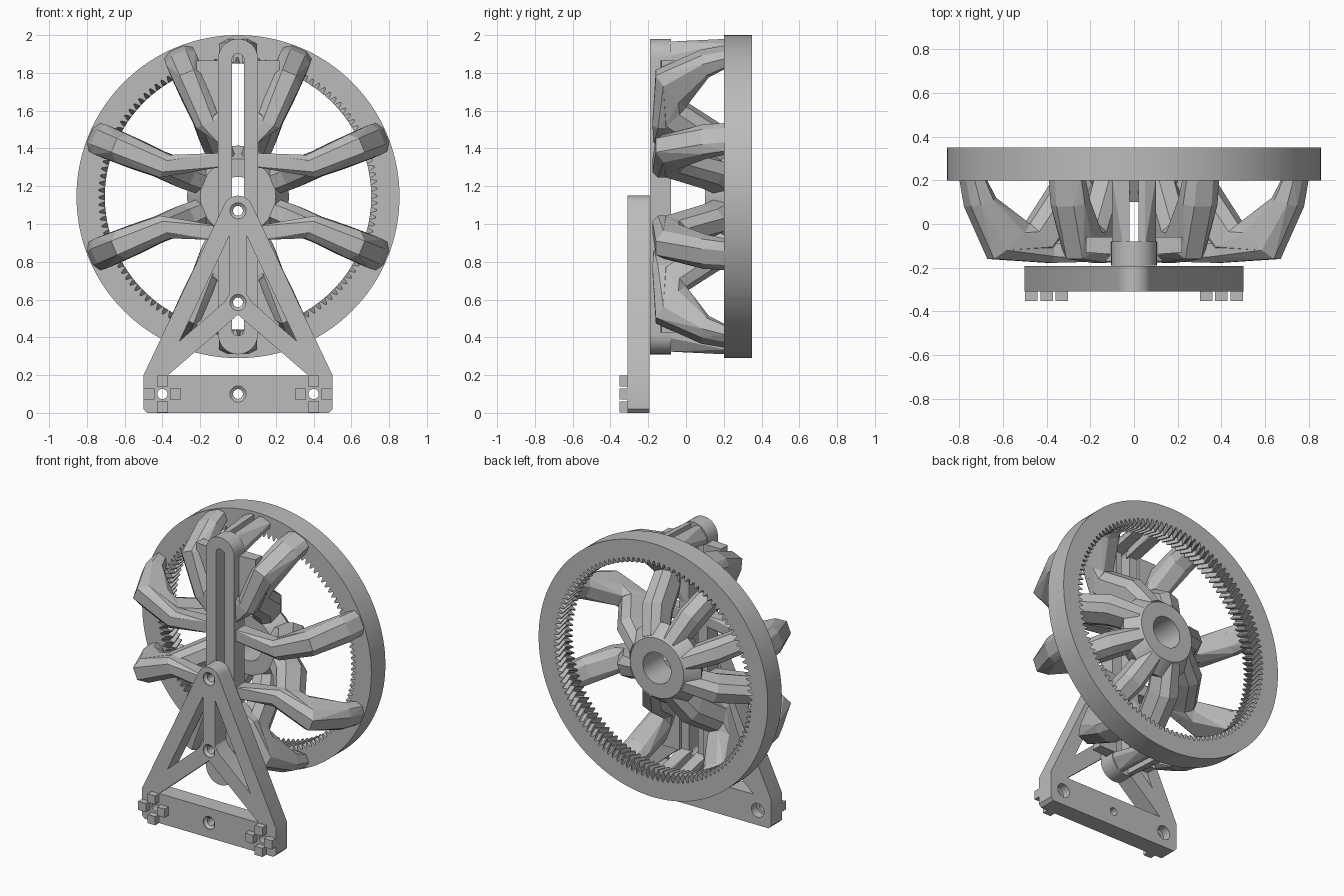
import bpy, bmesh, math
from mathutils import Vector

if "Cube" in bpy.data.objects:
    bpy.data.objects.remove(bpy.data.objects["Cube"])

CZ = 1.145  # height of the wheel axis
grey = bpy.data.materials.new("plain grey")
grey.diffuse_color = (0.5, 0.5, 0.5, 1)
grey.use_nodes = True
grey.node_tree.nodes["Principled BSDF"].inputs["Base Color"].default_value = grey.diffuse_color


def finish(name, bm, smooth=None):
    bmesh.ops.recalc_face_normals(bm, faces=bm.faces[:])
    me = bpy.data.meshes.new(name)
    bm.to_mesh(me)
    bm.free()
    me.materials.append(grey)
    ob = bpy.data.objects.new(name, me)
    bpy.context.collection.objects.link(ob)
    if smooth:
        bpy.ops.object.select_all(action='DESELECT')
        ob.select_set(True)
        bpy.context.view_layer.objects.active = ob
        bpy.ops.object.shade_smooth_by_angle(angle=math.radians(smooth))
    return ob


def skin(bm, loops):
    """Join closed loops of equal length into a closed tube (torus-like)."""
    rows = [[bm.verts.new(p) for p in lp] for lp in loops]
    n = len(rows[0])
    for a, b in zip(rows, rows[1:] + rows[:1]):
        for i in range(n):
            j = (i + 1) % n
            bm.faces.new((a[i], a[j], b[j], b[i]))


def polar(r, ang, y):
    return Vector((r * math.cos(ang), y, CZ + r * math.sin(ang)))


def hull(bm, *groups):
    vs = [bm.verts.new(p) for g in groups for p in g]
    res = bmesh.ops.convex_hull(bm, input=vs)
    junk = {v for v in res["geom_interior"] + res["geom_unused"]
            if isinstance(v, bmesh.types.BMVert)}
    bmesh.ops.delete(bm, geom=[v for v in junk if v.is_valid], context='VERTS')


def section(ang, outer, inner, w):
    """Octagonal cross-section between two (radius, y) points on a spoke."""
    pts = []
    for u, v in ((1, .5), (.5, 1), (-.5, 1), (-1, .5),
                 (-1, -.5), (-.5, -1), (.5, -1), (1, -.5)):
        r = (outer[0] + inner[0]) / 2 + u * (outer[0] - inner[0]) / 2
        y = (outer[1] + inner[1]) / 2 + u * (outer[1] - inner[1]) / 2
        t = v * w
        pts.append(Vector((r * math.cos(ang) - t * math.sin(ang), y,
                           CZ + r * math.sin(ang) + t * math.cos(ang))))
    return pts


def box(xs, ys, zs, sx=1, sz=1):
    return [Vector((sx * x, y, CZ + sz * z)) for x in xs for y in ys for z in zs]


def plate(name, shapes, y0, y1):
    """Flat plate from nested (x, z) outlines; inner ones become holes."""
    cu = bpy.data.curves.new(name, 'CURVE')
    cu.dimensions = '2D'
    cu.fill_mode = 'BOTH'
    cu.extrude = (y1 - y0) / 2
    for s in shapes:
        sp = cu.splines.new('POLY')
        sp.points.add(len(s) - 1)
        for p, (x, z) in zip(sp.points, s):
            p.co = (x, z, 0, 1)
        sp.use_cyclic_u = True
    tmp = bpy.data.objects.new(name + "_outline", cu)
    bpy.context.collection.objects.link(tmp)
    bpy.context.view_layer.update()
    me = bpy.data.meshes.new_from_object(
        tmp.evaluated_get(bpy.context.evaluated_depsgraph_get()))
    bm = bmesh.new()
    bm.from_mesh(me)
    bpy.data.objects.remove(tmp)
    bpy.data.meshes.remove(me)
    for v in bm.verts:
        x, z, d = v.co
        v.co = (x, (y0 + y1) / 2 - d, z)
    bmesh.ops.remove_doubles(bm, verts=bm.verts[:], dist=1e-5)
    for f in bm.faces:
        f.material_index = 0
    return finish(name, bm, 30)


def arc(cx, cz, r, a0, a1, n=16):
    return [(cx + r * math.cos(math.radians(a0 + (a1 - a0) * i / n)),
             cz + r * math.sin(math.radians(a0 + (a1 - a0) * i / n)))
            for i in range(n + 1)]


def circle(cx, cz, r):
    return arc(cx, cz, r, 0, 345, 23)


def slot(r, z0, z1):
    return arc(0, z1, r, 0, 180) + arc(0, z0, r, 180, 360)


# toothed ring with herringbone inner teeth
TEETH = 120
PITCH = math.tau / TEETH


def tooth_loop(y, twist):
    return [polar(r, (i + f) * PITCH + twist, y) for i in range(TEETH)
            for f, r in ((0, .737), (.2, .737), (.5, .705), (.7, .705))]


def ring_loop(y):
    return [polar(.855, (i + f) * PITCH, y) for i in range(TEETH)
            for f in (0, .2, .5, .7)]


bm = bmesh.new()
skin(bm, [tooth_loop(.20, 0), tooth_loop(.275, .04), tooth_loop(.35, 0),
          ring_loop(.35), ring_loop(.20)])
finish("gear_ring", bm, 20)

# hub with central hole
bm = bmesh.new()
skin(bm, [[polar(r, math.tau * i / 48, y) for i in range(48)] for r, y in
          ((.105, .10), (.105, .31), (.2, .31), (.27, .22), (.2, .10))])
finish("hub", bm, 30)

# eight bent spokes: ring leg, elbow, hub strut and tie to the slotted bar
bm = bmesh.new()
for k in range(8):
    a = math.radians(22.5 + 45 * k)
    sx = math.copysign(1, math.cos(a))
    sz = math.copysign(1, math.sin(a))
    foot = section(a, (.85, .21), (.75, .21), .08)
    knee = section(a, (.825, .08), (.70, .12), .085)
    elbow = section(a, (.71, -.16), (.53, .0), .08)
    front = section(a, (.42, -.178), (.42, -.06), .065)
    strut = section(a, (.53, .0), (.40, -.14), .07)
    mid = section(a, (.39, .2), (.26, .05), .075)
    root = section(a, (.21, .305), (.13, .15), .065)
    hull(bm, foot, knee)
    hull(bm, knee, elbow)
    hull(bm, elbow, front)
    hull(bm, elbow, strut)
    hull(bm, strut, mid)
    hull(bm, mid, root)
    if abs(math.cos(a)) > .7:
        hull(bm, front, box((.07, .11), (-.17, -.08), (.16, .23), sx, sz))
    else:
        hull(bm, front, box((.06, .10), (-.17, -.08), (.28, .45), sx, sz))
        hull(bm, box((.09,), (-.14, -.06), (.40, .72), sx, sz),
             box((.22,), (-.13, -.06), (.52, .72), sx, sz))
finish("spokes", bm)

# slotted upright bar across the wheel front
plate("slotted_bar", [slot(.105, .415, 1.875), slot(.032, .44, 1.87)], -.19, -.08)

# paired legs tying the bar ends to the ring
bm = bmesh.new()
for sx in (-1, 1):
    for sz in (-1, 1):
        hull(bm, box((.03, .10), (-.10,), (.71, .745), sx, sz),
             box((.02, .05), (-.10,), (.71, .82), sx, sz),
             box((.03, .10), (.21,), (.78, .81), sx, sz),
             box((.02, .05), (.21,), (.79, .835), sx, sz))
finish("bar_end_legs", bm)

# triangular stand in two layers, so the bolt holes are stepped
outline = ([(-.48, 0), (.48, 0), (.5, .02), (.5, .2)]
           + arc(0, 1.07, .08, 25, 155) + [(-.5, .2), (-.5, .02)])
windows = [[(-.37, .2), (.37, .2), (.0, .52)]]
for s in (-1, 1):
    windows.append([(s * .045, .94), (s * .31, .38), (s * .075, .585), (s * .045, .63)])
for name, y0, y1, rc, rs in (("stand_front", -.31, -.25, .043, .027),
                             ("stand_back", -.25, -.193, .026, .047)):
    holes = [circle(0, z, rc) for z in (1.07, .585, .1)]
    holes += [circle(x, .1, rs) for x in (-.4, .4)]
    plate(name, [outline] + windows + holes, y0, y1)

# thin sleeves narrowing the front holes
bm = bmesh.new()
for z in (1.07, .585, .1):
    skin(bm, [[Vector((x, y, zz)) for x, zz in circle(0, z, r)]
              for r, y in ((.026, -.29), (.026, -.25), (.044, -.25), (.044, -.305))])
finish("hole_sleeves", bm, 30)

# square locating studs around the two base holes
bm = bmesh.new()
for cx in (-.4, .4):
    for dx, dz in ((.07, 0), (-.07, 0), (0, .07), (0, -.07)):
        c = bmesh.ops.create_cube(bm, size=1)["verts"]
        for v in c:
            v.co = Vector((cx + dx + v.co.x * .058, -.33 + v.co.y * .045,
                           .1 + dz + v.co.z * .058))
finish("base_studs", bm)
